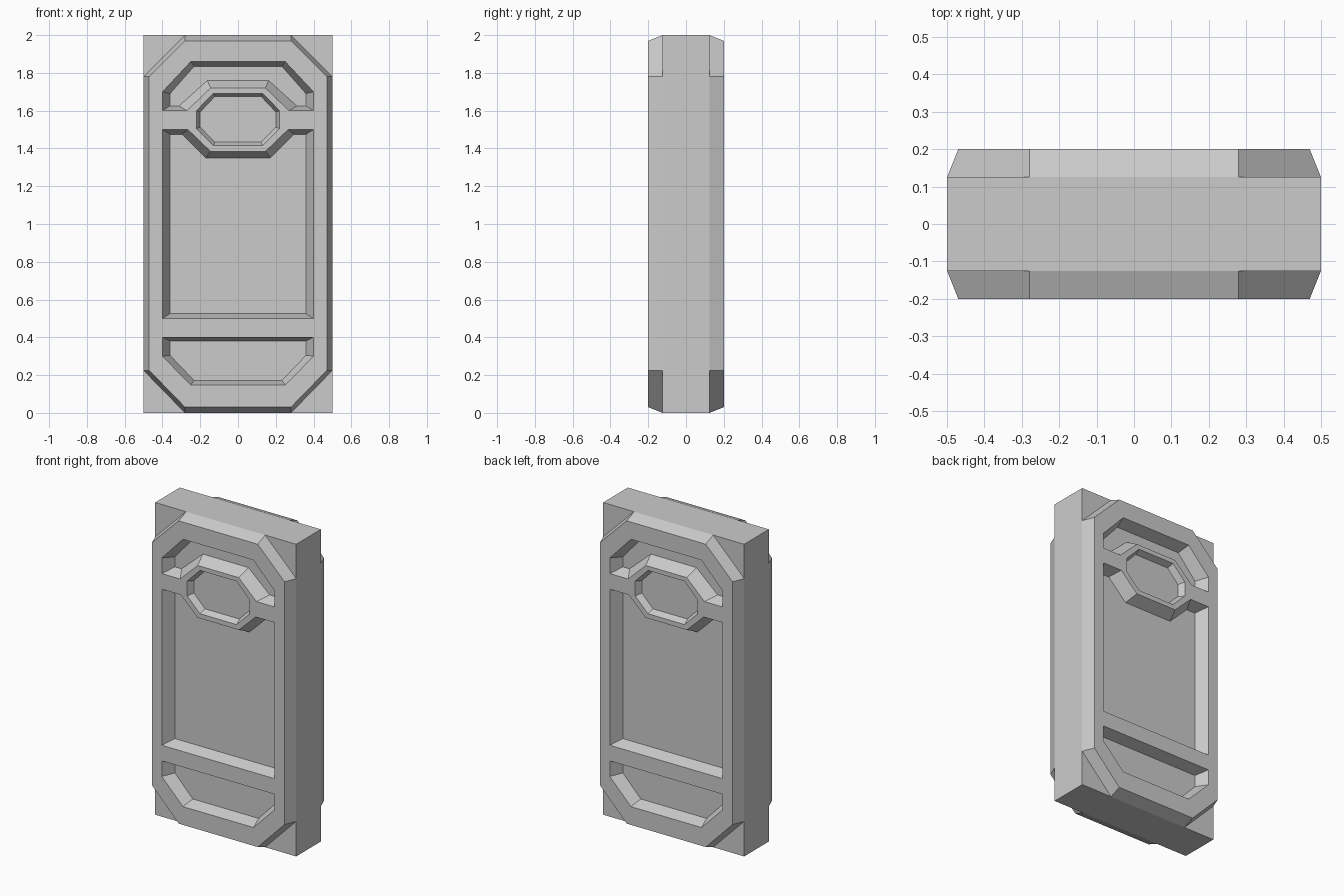
import bpy
import bmesh
import math

cube = bpy.data.objects.get("Cube")
if cube:
    bpy.data.objects.remove(cube, do_unlink=True)

# Single plain grey
grey = bpy.data.materials.new("plain_grey")
grey.use_nodes = True
grey.diffuse_color = (0.6, 0.6, 0.6, 1)
bsdf = grey.node_tree.nodes["Principled BSDF"]
bsdf.inputs["Base Color"].default_value = (0.6, 0.6, 0.6, 1)
bsdf.inputs["Roughness"].default_value = 0.7

CORE_Y = -0.125    # face of the core, also the floor of the deep panels
FACE_Y = -0.2      # raised face of the frame
INSET_Y = -0.16    # floor of the medallion


def mirrored(half):
    """Close a right-hand half profile (x, z) with its left-hand mirror."""
    return half + [(-x, z) for x, z in reversed(half)]


def loop(bm, profile, y):
    return [bm.verts.new((x, y, z)) for x, z in profile]


def bridge(bm, a, b):
    """Sloped wall between two matching closed loops."""
    n = len(a)
    for i in range(n):
        j = (i + 1) % n
        bm.faces.new((a[i], a[j], b[j], b[i]))


def finish(bm, name):
    mesh = bpy.data.meshes.new(name)
    bm.to_mesh(mesh)
    bm.free()
    mesh.materials.append(grey)
    obj = bpy.data.objects.new(name, mesh)
    bpy.context.collection.objects.link(obj)
    return obj


# Plain rectangular core
bm = bmesh.new()
bmesh.ops.create_cube(bm, size=1)
bmesh.ops.scale(bm, vec=(1, 0.25, 2), verts=bm.verts)
bmesh.ops.translate(bm, vec=(0, 0, 1), verts=bm.verts)
finish(bm, "door_core")

# Frame outline: (raised edge, foot on the core)
outline = ([(0.28, 0.03), (0.47, 0.225), (0.47, 1.78), (0.28, 1.97)],
           [(0.28, 0.0), (0.5, 0.225), (0.5, 1.78), (0.28, 2.0)])

# Recesses: (rim, floor edge, floor depth)
recesses = [
    # lower panel
    ([(0.25, 0.147), (0.4, 0.3), (0.4, 0.4)],
     [(0.233, 0.172), (0.36, 0.305), (0.36, 0.38)], CORE_Y),
    # main panel, notched around the medallion
    ([(0.4, 0.5), (0.4, 1.5), (0.265, 1.5), (0.146, 1.385)],
     [(0.36, 0.525), (0.36, 1.475), (0.297, 1.475), (0.17, 1.35)], CORE_Y),
    # upper panel, arched over the medallion
    ([(0.145, 1.72), (0.27, 1.6), (0.4, 1.6), (0.4, 1.7), (0.25, 1.86)],
     [(0.162, 1.76), (0.312, 1.625), (0.36, 1.625), (0.36, 1.69),
      (0.232, 1.835)], CORE_Y),
    # medallion
    ([(0.13, 1.415), (0.22, 1.505), (0.22, 1.6), (0.13, 1.692)],
     [(0.122, 1.433), (0.2, 1.513), (0.2, 1.593), (0.122, 1.676)], INSET_Y),
]

bm = bmesh.new()
rims = []
# Outer bevel
edge = loop(bm, mirrored(outline[0]), FACE_Y)
bridge(bm, edge, loop(bm, mirrored(outline[1]), CORE_Y))
rims.append(edge)
# Recess walls, and a floor where the recess stops short of the core
for rim_half, floor_half, depth in recesses:
    rim = loop(bm, mirrored(rim_half), FACE_Y)
    floor = loop(bm, mirrored(floor_half), depth)
    bridge(bm, rim, floor)
    rims.append(rim)
    if depth != CORE_Y:
        bm.faces.new(floor)
# Raised face, filled around the recesses
face_edges = [bm.edges.get((r[i], r[(i + 1) % len(r)]))
              for r in rims for i in range(len(r))]
bmesh.ops.triangle_fill(bm, use_beauty=True, use_dissolve=False,
                        edges=face_edges, normal=(0, -1, 0))
bmesh.ops.recalc_face_normals(bm, faces=bm.faces)
bm.normal_update()
raised = next(f for f in bm.faces
              if all(abs(v.co.y - FACE_Y) < 1e-5 for v in f.verts))
if raised.normal.y > 0:
    bmesh.ops.reverse_faces(bm, faces=bm.faces)
front = finish(bm, "front_frame")

# The same frame turned round for the back
back = bpy.data.objects.new("back_frame", front.data)
back.rotation_euler.z = math.pi
bpy.context.collection.objects.link(back)
